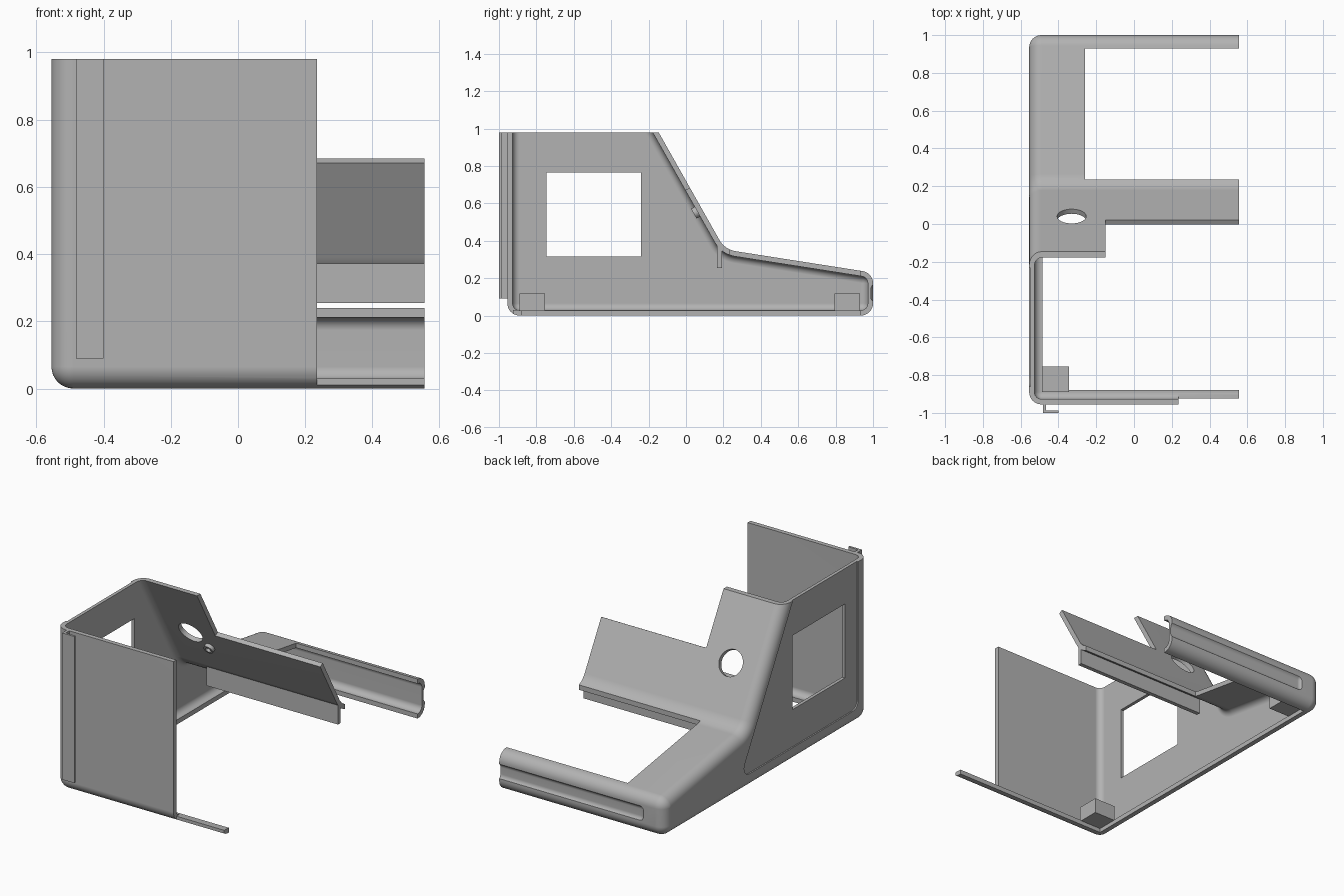
import bpy, bmesh, math
from mathutils import Vector

if "Cube" in bpy.data.objects:
    bpy.data.objects.remove(bpy.data.objects["Cube"])

GREY = bpy.data.materials.new("light grey plastic")
GREY.use_nodes = True
COLOUR = (0.45, 0.45, 0.45, 1)
GREY.diffuse_color = COLOUR
GREY.node_tree.nodes["Principled BSDF"].inputs["Base Color"].default_value = COLOUR

X0, X1 = -0.555, 0.555      # closed side and open side
R, T = 0.065, 0.028         # edge radius and wall thickness
TOP = 0.98
SLOPE = Vector((0, 0.871, 0.492))   # outward normal of the sloping panel


def make(name, bm):
    bmesh.ops.recalc_face_normals(bm, faces=bm.faces)
    me = bpy.data.meshes.new(name)
    bm.to_mesh(me)
    bm.free()
    me.materials.append(GREY)
    ob = bpy.data.objects.new(name, me)
    bpy.context.collection.objects.link(ob)
    return ob


def prism(name, profile, x0, x1):
    """Extrude a (y, z) outline along x."""
    bm = bmesh.new()
    a = [bm.verts.new((x0, y, z)) for y, z in profile]
    b = [bm.verts.new((x1, y, z)) for y, z in profile]
    n = len(a)
    bm.faces.new(a)
    bm.faces.new(b[::-1])
    for i in range(n):
        j = (i + 1) % n
        bm.faces.new((a[i], b[i], b[j], a[j]))
    return make(name, bm)


def box(name, x, y, z):
    return prism(name, [(y[0], z[0]), (y[1], z[0]), (y[1], z[1]), (y[0], z[1])], *x)


def cylinder(name, centre, radius, depth, axis):
    bm = bmesh.new()
    bmesh.ops.create_cone(bm, cap_ends=True, segments=40, radius1=radius,
                          radius2=radius, depth=depth)
    bm.transform(axis.to_track_quat("Z", "Y").to_matrix().to_4x4())
    bmesh.ops.translate(bm, verts=bm.verts, vec=centre)
    return make(name, bm)


def cut(ob, *cutters):
    bpy.context.view_layer.objects.active = ob
    for c in cutters:
        mod = ob.modifiers.new("cut", "BOOLEAN")
        mod.operation, mod.solver, mod.object = "DIFFERENCE", "EXACT", c
        bpy.ops.object.modifier_apply(modifier=mod.name)
        bpy.data.objects.remove(c)


def rounded(corners, inset=0.0, segs=8):
    """Counter-clockwise outline of (y, z, radius) corners, filleted and inset."""
    out = []
    n = len(corners)
    for i, (y, z, r) in enumerate(corners):
        p = Vector((y, z))
        u = (p - Vector(corners[i - 1][:2])).normalized()
        v = (Vector(corners[(i + 1) % n][:2]) - p).normalized()
        turn = math.atan2(u.x * v.y - u.y * v.x, u.dot(v))
        side = 1 if turn > 0 else -1
        left = Vector((-u.y, u.x))
        centre = p - u * r * math.tan(abs(turn) / 2) + left * r * side
        start = -left * side * (r - side * inset)
        for k in range(segs + 1):
            a = turn * k / segs
            c, s = math.cos(a), math.sin(a)
            out.append((centre.x + start.x * c - start.y * s,
                        centre.y + start.x * s + start.y * c))
    return out


# Shell: rounded outline lofted to a rounded closed side, with an inner skin
outline = [(-0.955, 0, R), (1, 0, R), (1, 0.229, R), (0.2075, 0.353, 0.12),
           (-0.327, 1.3, R), (-0.955, 1.3, R)]
bm = bmesh.new()


def skin(offset):
    rings = []
    for a in [None] + [math.pi / 2 * k / 8 for k in range(9)]:
        r = R - offset
        x = X1 if a is None else X0 + R - r * math.sin(a)
        inset = offset if a is None else R - r * math.cos(a)
        # the last ring stops just short of zero corner radius
        inset = min(inset, R - 0.0005)
        rings.append([bm.verts.new((x, y, z)) for y, z in rounded(outline, inset)])
    for p, q in zip(rings, rings[1:]):
        bridge(p, q)
    bm.faces.new(rings[-1])
    return rings[0]


def bridge(p, q):
    for i in range(len(p)):
        j = (i + 1) % len(p)
        bm.faces.new((p[i], p[j], q[j], q[i]))


bridge(skin(0), skin(T))
shell = make("shell", bm)

# Openings in the shell
cut(shell,
    box("top_cut", (-1, 1), (-1.2, 0.1), (TOP, 1.5)),
    box("floor_cut", (-0.485, 1), (-0.88, 0.93), (-0.1, 0.05)),
    box("front_cut", (0.235, 1), (-1.2, -0.925), (-0.1, 1.5)),
    box("front_upper_cut", (0.235, 1), (-1.2, -0.85), (0.03, 1.5)),
    prism("slope_cut", [(-0.136, 0.597), (0.15, 0.756), (0.15, 1.5),
                        (-0.6, 1.5), (-0.6, 0.597)], -0.15, 1),
    box("deck_cut", (-0.26, 1), (0.235, 0.93), (0.1, 0.6)),
    box("window_cut", (-1, -0.4), (-0.745, -0.24), (0.315, 0.765)),
    cylinder("round_hole_cut", (-0.33, 0.035, 0.645), 0.077, 0.2, SLOPE))

# Shallow recesses: side panel and rear slot
side = rounded([(-0.86, 0.09, 0.05), (0.27, 0.09, 0.05), (-0.29, 1.08, 0.02),
                (-0.86, 1.08, 0.02)])
slot = box("slot_cut", (-0.42, 1), (0.988, 1.1), (0.07, 0.17))
bev = slot.modifiers.new("round", "BEVEL")
bev.width, bev.segments = 0.03, 5
cut(shell, prism("side_recess_cut", side, -0.7, X0 + 0.008), slot)

# Rib under the sloping panel
box("panel_rib", (-0.33, X1), (0.167, 0.192), (0.255, 0.372))

# Hollow boss inside the sloping panel
boss = cylinder("small_boss", (-0.23, 0.055, 0.552), 0.03, 0.03, SLOPE)
cut(boss, cylinder("boss_hole", (-0.23, 0.045, 0.546), 0.017, 0.03, SLOPE))

# Corner mounting blocks
for name, y in (("front_block", -0.89), ("rear_block", 0.795)):
    box(name, (-0.487, -0.345), (y, y + 0.135), (0.025, 0.118))

# L-shaped rail on the front wall
rail = (0.09, TOP)
box("rail_stem", (-0.482, -0.465), (-1, -0.95), rail)
box("rail_lip", (-0.482, -0.4), (-1, -0.987), rail)

# Smooth the rounded edges, keep the cut edges sharp
for ob in [o for o in bpy.context.scene.objects if o.type == "MESH"]:
    bpy.ops.object.select_all(action="DESELECT")
    ob.select_set(True)
    bpy.context.view_layer.objects.active = ob
    bpy.ops.object.shade_smooth_by_angle(angle=math.radians(30))
    wn = ob.modifiers.new("even_shading", "WEIGHTED_NORMAL")
    wn.keep_sharp = True
